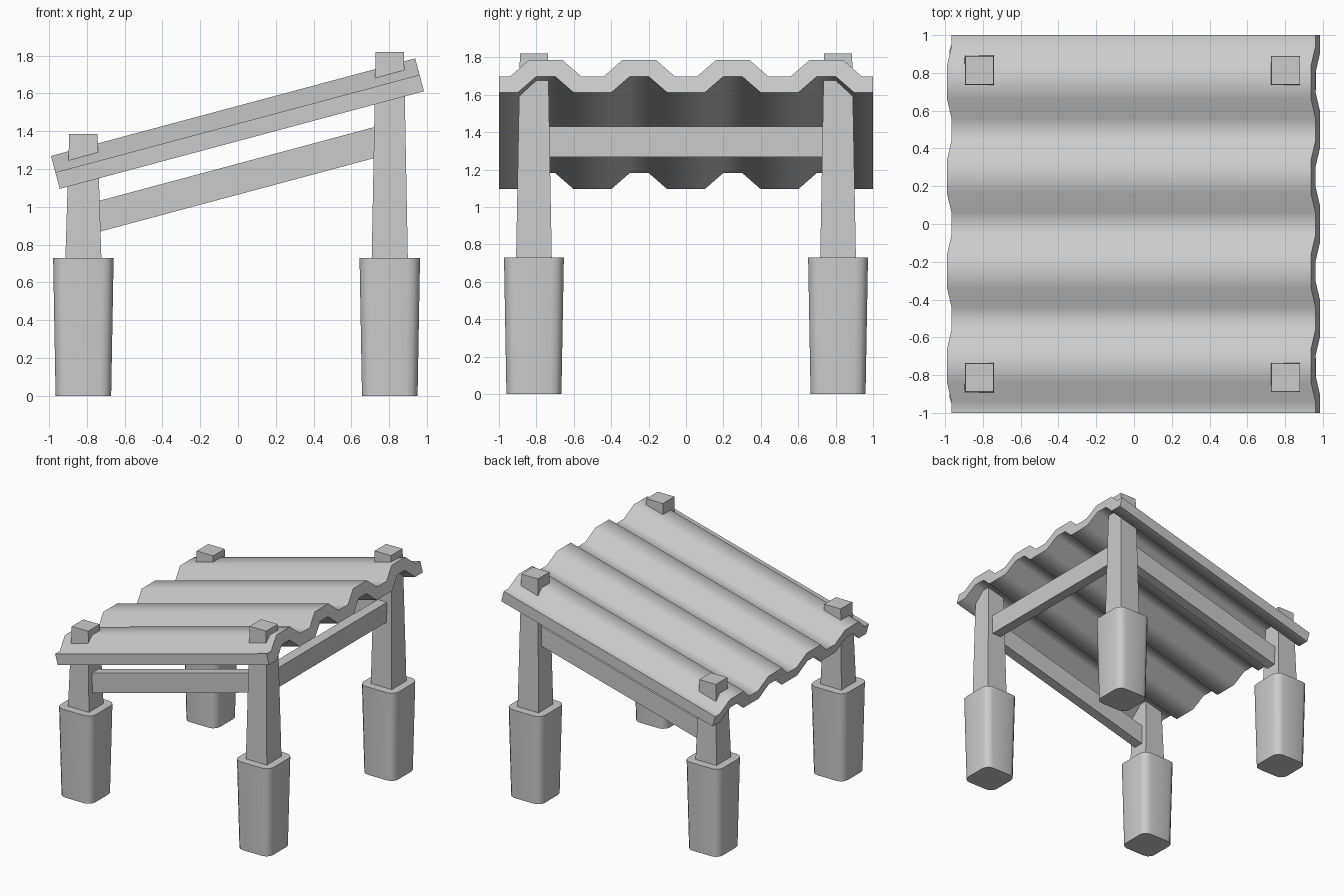
import bpy, bmesh, math

if "Cube" in bpy.data.objects:
    bpy.data.objects.remove(bpy.data.objects["Cube"])

SLOPE = math.radians(15)
XS = (-0.818, 0.803)   # low and high post centres
Y = 0.813
TOPS = {XS[0]: 1.385, XS[1]: 1.82}


def make(name, bm, smooth=None):
    bmesh.ops.recalc_face_normals(bm, faces=bm.faces)
    me = bpy.data.meshes.new(name)
    bm.to_mesh(me)
    bm.free()
    ob = bpy.data.objects.new(name, me)
    bpy.context.collection.objects.link(ob)
    if smooth:
        bpy.ops.object.select_all(action='DESELECT')
        ob.select_set(True)
        bpy.context.view_layer.objects.active = ob
        bpy.ops.object.shade_smooth_by_angle(angle=math.radians(smooth))
    return ob


def loft(a, b):
    """Solid joining two matching closed rings of points."""
    bm = bmesh.new()
    va, vb = [bm.verts.new(p) for p in a], [bm.verts.new(p) for p in b]
    n = len(va)
    for i in range(n):
        j = (i + 1) % n
        bm.faces.new((va[i], va[j], vb[j], vb[i]))
    bm.faces.new(va[::-1])
    bm.faces.new(vb)
    return bm


def square(cx, cy, z, h):
    return [(cx + sx * h, cy + sy * h, z)
            for sx, sy in ((-1, -1), (1, -1), (1, 1), (-1, 1))]


# Tapered posts in rounded feet
for x, end in zip(XS, ("low", "high")):
    for y, side in ((-Y, "front"), (Y, "back")):
        make(f"{end}_{side}_post", loft(square(x, y, 0.70, 0.096),
                                        square(x, y, TOPS[x], 0.075)))
        bm = loft(square(x, y, 0, 0.147), square(x, y, 0.73, 0.16))
        uprights = [e for e in bm.edges
                    if abs(e.verts[0].co.z - e.verts[1].co.z) > 0.5]
        bmesh.ops.bevel(bm, geom=uprights, offset=0.06, segments=3,
                        profile=0.5, affect='EDGES')
        make(f"{end}_{side}_foot", bm, 45)

# Sloping side beams with upright ends
W = 0.042
x0, x1 = -0.745, 0.735
for y, side in ((-Y, "front"), (Y, "back")):
    def end_ring(x):
        z = 0.95 + (x + 0.733) * math.tan(SLOPE)
        return [(x, y - W, z - 0.082), (x, y + W, z - 0.082),
                (x, y + W, z + 0.082), (x, y - W, z + 0.082)]
    make(f"{side}_side_beam", loft(end_ring(x0), end_ring(x1)))

# Level cross beam between the two high posts
cx = XS[1]
rings = [[(cx - W, y, 1.268), (cx + W, y, 1.268),
          (cx + W, y, 1.43), (cx - W, y, 1.43)] for y in (-0.74, 0.74)]
make("high_cross_beam", loft(*rings))

# Corrugated roof: four trapezoid waves, extruded up the slope
top, bottom = [(-1, 0.09)], [(-1, 0.0)]
for c in (-0.75, -0.25, 0.25, 0.75):
    top += [(c - 0.19, 0.09), (c - 0.09, 0.18), (c + 0.09, 0.18), (c + 0.19, 0.09)]
    bottom += [(c - 0.15, 0.0), (c - 0.05, 0.09), (c + 0.05, 0.09), (c + 0.15, 0.0)]
top.append((1, 0.09))
bottom.append((1, 0.0))

bm = bmesh.new()
s, c = math.sin(SLOPE), math.cos(SLOPE)
START, LENGTH = (-0.943, 1.095), 1.995


def place(p, u):
    y, n = p
    return bm.verts.new((START[0] + u * c - n * s, y, START[1] + u * s + n * c))


grid = [([place(p, u) for p in bottom], [place(p, u) for p in top])
        for u in (0, LENGTH)]
(b0, t0), (b1, t1) = grid
for i in range(len(top) - 1):
    for p, q in ((b0, b1), (t0, t1), (b0, t0), (b1, t1)):
        bm.faces.new((p[i], p[i + 1], q[i + 1], q[i]))
for i in (0, -1):
    bm.faces.new((b0[i], b1[i], t1[i], t0[i]))
make("corrugated_roof", bm, 60)
